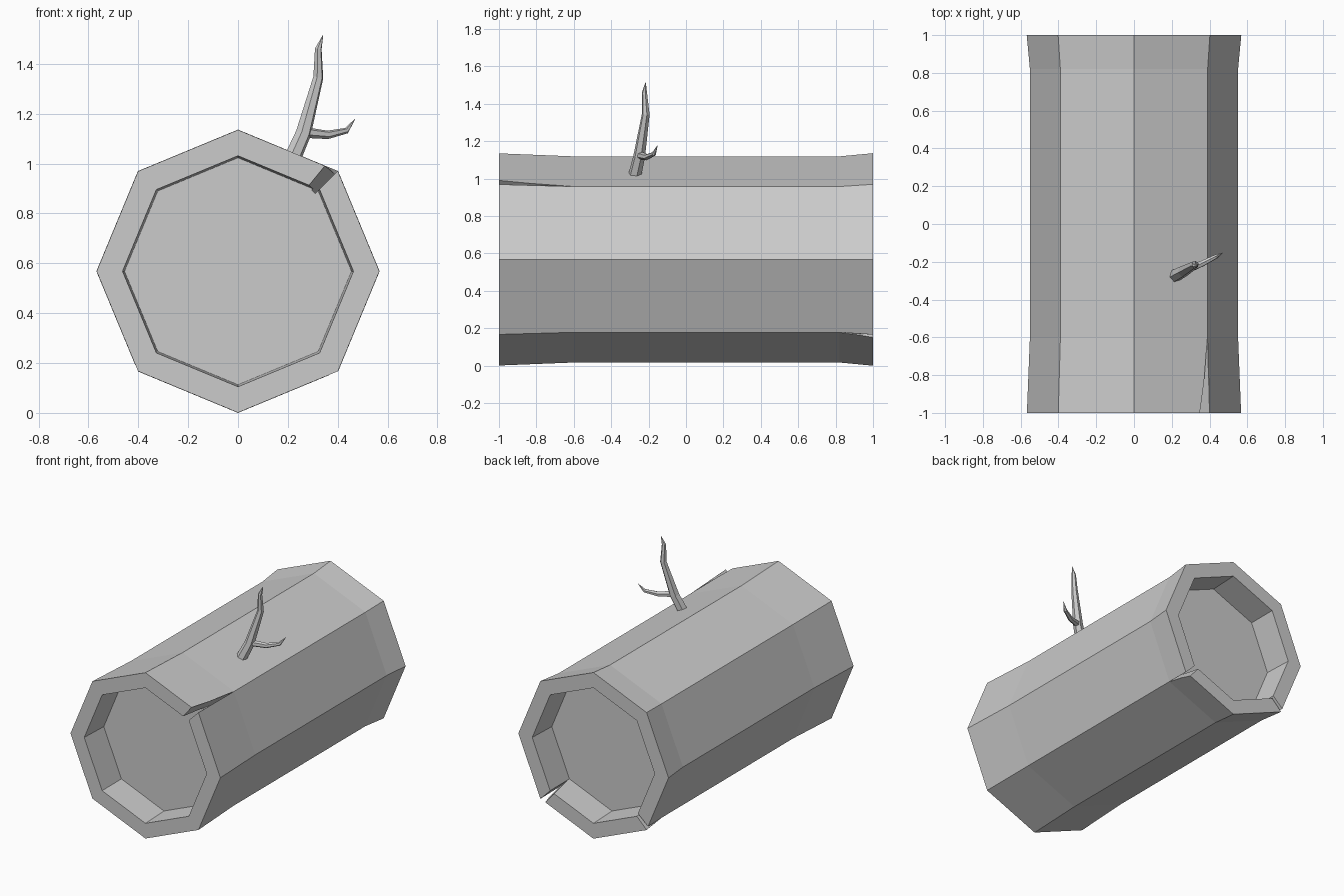
import bpy, bmesh
from math import sin, cos, pi, radians
from mathutils import Vector

if "Cube" in bpy.data.objects:
    bpy.data.objects.remove(bpy.data.objects["Cube"])

CZ = 0.568  # height of the log axis


def make_object(name, bm):
    bmesh.ops.recalc_face_normals(bm, faces=bm.faces)
    mesh = bpy.data.meshes.new(name)
    bm.to_mesh(mesh)
    bm.free()
    obj = bpy.data.objects.new(name, mesh)
    bpy.context.collection.objects.link(obj)
    return obj


def skin(bm, rings):
    """Bridge successive vertex rings and cap both ends."""
    n = len(rings[0])
    for a, b in zip(rings, rings[1:]):
        for i in range(n):
            j = (i + 1) % n
            bm.faces.new((a[i], a[j], b[j], b[i]))
    bm.faces.new(rings[0])
    bm.faces.new(rings[-1])


def polar(r, a, y):
    return Vector((r * cos(a), y, CZ + r * sin(a)))


# Log: octagonal profile swept along y, recessed at both ends
profile = [(-0.8, 0.455), (-1, 0.463), (-1, 0.567), (-0.6, 0.551),
           (0.82, 0.551), (1, 0.568), (1, 0.463), (0.8, 0.455)]
bm = bmesh.new()
skin(bm, [[bm.verts.new(polar(r, i * pi / 4, y)) for i in range(8)] for y, r in profile])
log = make_object("log", bm)


# Cracks: thin wedges cut through the rim beside a corner
def crack(name, corner, width, y_end, y_tip):
    bm = bmesh.new()
    a = radians(corner) + 0.002 * (1 if width > 0 else -1)
    pts = [(a, y_end), (a + width, y_end), (a, y_tip)]
    skin(bm, [[bm.verts.new(polar(r, ang, y)) for ang, y in pts] for r in (0.44, 0.7)])
    cutter = make_object(name, bm)
    cutter.hide_render = True
    cutter.hide_viewport = True
    cutter.display_type = 'WIRE'
    mod = log.modifiers.new(name, 'BOOLEAN')
    mod.operation = 'DIFFERENCE'
    mod.solver = 'EXACT'
    mod.object = cutter


crack("front_crack_cutter", 45, 0.097, -1.01, -0.6)
crack("back_right_crack_cutter", -45, -0.07, 1.01, 0.82)
crack("back_left_crack_cutter", 225, -0.05, 1.01, 0.82)


# Branch and twig: tapered six-sided tubes along a bent path
def limb(name, path, sides=6):
    bm = bmesh.new()
    pts = [Vector(p[:3]) for p in path]
    rings = []
    for i, p in enumerate(pts):
        t = (pts[min(i + 1, len(pts) - 1)] - pts[max(i - 1, 0)]).normalized()
        u = t.cross(Vector((0.3, -0.9, 0.1))).normalized()
        v = t.cross(u)
        r = path[i][3]
        rings.append([bm.verts.new(p + r * (cos(k * 2 * pi / sides) * u + sin(k * 2 * pi / sides) * v))
                      for k in range(sides)])
    skin(bm, rings)
    return make_object(name, bm)


limb("branch", [(0.205, -0.28, 0.99, 0.036), (0.262, -0.25, 1.12, 0.032),
                (0.322, -0.215, 1.345, 0.021), (0.322, -0.222, 1.46, 0.014),
                (0.341, -0.216, 1.515, 0.001)])
limb("twig", [(0.262, -0.25, 1.125, 0.022), (0.36, -0.21, 1.115, 0.017),
              (0.435, -0.172, 1.132, 0.012), (0.469, -0.152, 1.178, 0.001)])
